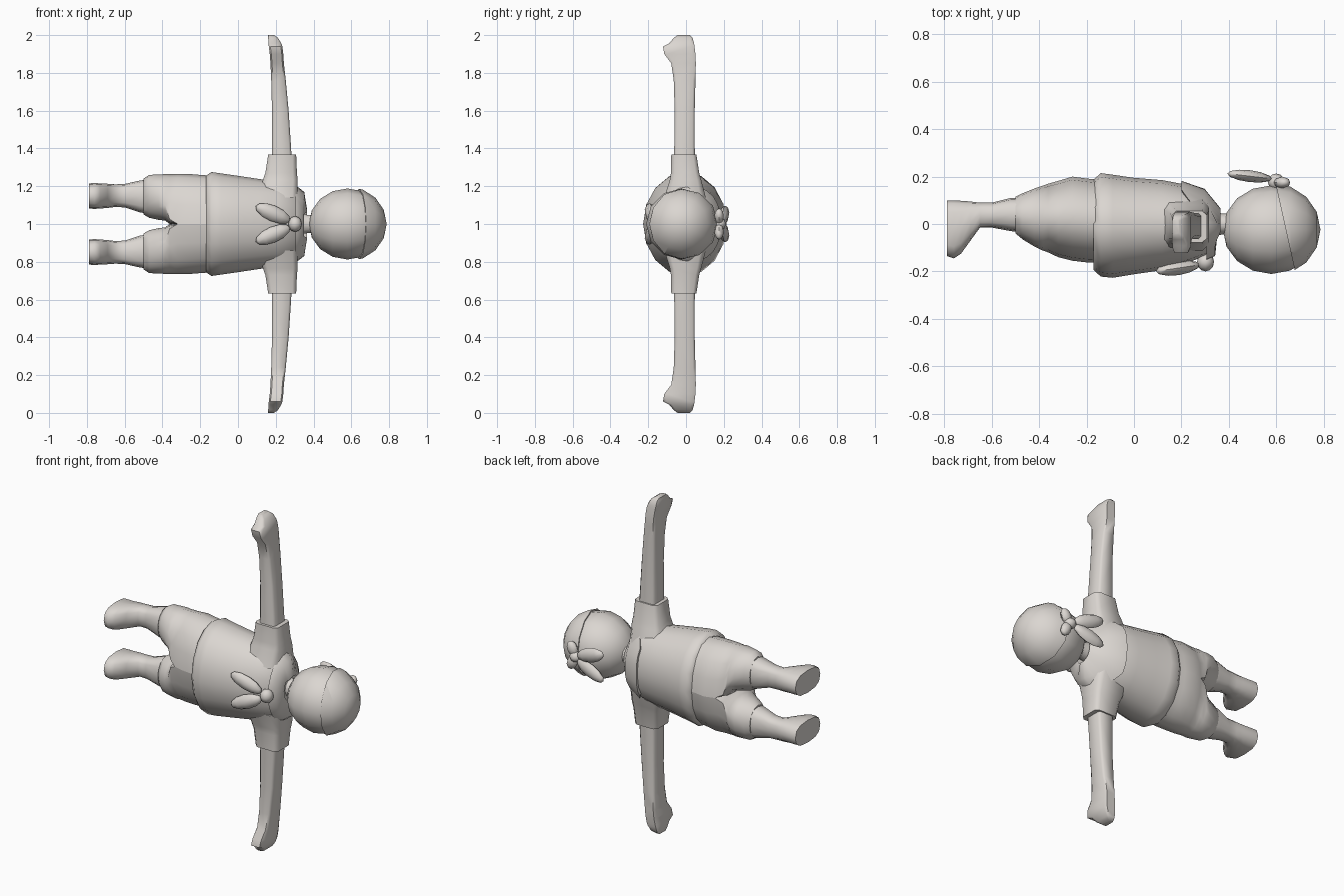
import bpy, bmesh, math
from mathutils import Vector, Matrix

if "Cube" in bpy.data.objects:
    bpy.data.objects.remove(bpy.data.objects["Cube"])

cloth = bpy.data.materials.new("warm light grey")
cloth.diffuse_color = (0.71, 0.675, 0.64, 1)
cloth.use_nodes = True
cloth.node_tree.nodes["Principled BSDF"].inputs["Base Color"].default_value = cloth.diffuse_color


def finish(name, bm, angle=55):
    bmesh.ops.recalc_face_normals(bm, faces=bm.faces[:])
    me = bpy.data.meshes.new(name)
    bm.to_mesh(me)
    bm.free()
    me.materials.append(cloth)
    ob = bpy.data.objects.new(name, me)
    bpy.context.collection.objects.link(ob)
    bpy.ops.object.select_all(action='DESELECT')
    ob.select_set(True)
    bpy.context.view_layer.objects.active = ob
    bpy.ops.object.shade_smooth_by_angle(angle=math.radians(angle))
    return ob


def bridge(bm, rings):
    for p, q in zip(rings, rings[1:]):
        n = len(p)
        for i in range(n):
            j = (i + 1) % n
            bm.faces.new((p[i], p[j], q[j], q[i]))


def loft(name, axis, rows, side=1, n=12, power=1.0):
    """Rows: position on the axis, the two extents across it (z counts from the middle),
    and optionally where the widest line lies between the last two extents."""
    bm = bmesh.new()
    rings = []
    for t, a0, a1, b0, b1, *mid in rows:
        m = mid[0] if mid else (b0 + b1) / 2
        ring = []
        for i in range(n):
            w = 2 * math.pi * (i + (0.5 if n == 8 else 0)) / n
            k = 1 / math.cos(math.pi / n) if n == 8 else 1
            c, s = math.cos(w), math.sin(w)
            c = math.copysign(min(1, abs(c) * k) ** power, c)
            s = math.copysign(min(1, abs(s) * k) ** power, s)
            a = (a0 + a1) / 2 + (a1 - a0) / 2 * c
            b = m + ((b1 - m) if s > 0 else (m - b0)) * s
            p = (t, a, 1 + side * b) if axis == 'x' else (a, b, 1 + side * t)
            ring.append(bm.verts.new(p))
        rings.append(ring)
    bridge(bm, rings)
    bm.faces.new(rings[0])
    bm.faces.new(rings[-1])
    # drop hidden faces lying on the middle plane
    flat = [f for f in bm.faces if all(abs(v.co.z - 1) < 1e-4 for v in f.verts)]
    bmesh.ops.delete(bm, geom=flat, context='FACES')
    return finish(name, bm)


def ellipsoid(name, centre, radii, direction=(1, 0, 0), u=10, v=8, cut=None):
    bm = bmesh.new()
    bmesh.ops.create_uvsphere(bm, u_segments=u, v_segments=v, radius=1)
    turn = Vector(direction).to_track_quat('X', 'Y').to_matrix().to_4x4()
    # poles lie along the long direction
    pole = Matrix.Rotation(math.pi / 2, 4, 'Y')
    m = Matrix.Translation(centre) @ turn @ Matrix.Diagonal((*radii, 1)) @ pole
    bmesh.ops.transform(bm, matrix=m, verts=bm.verts[:])
    if cut:
        geom = bm.verts[:] + bm.edges[:] + bm.faces[:]
        bmesh.ops.bisect_plane(bm, geom=geom, plane_co=cut[0], plane_no=cut[1], clear_inner=True)
        bmesh.ops.holes_fill(bm, edges=[e for e in bm.edges if e.is_boundary])
    return finish(name, bm)


# Shirt, with a hem that overhangs the trousers
loft("shirt", 'x', [
    (-0.17, -0.195, 0.188, -0.256, 0.256), (-0.14, -0.222, 0.215, -0.275, 0.275),
    (-0.09, -0.227, 0.208, -0.268, 0.268), (0.0, -0.212, 0.195, -0.255, 0.255),
    (0.12, -0.195, 0.185, -0.237, 0.237), (0.21, -0.17, 0.168, -0.225, 0.225),
    (0.30, -0.135, 0.13, -0.20, 0.20), (0.345, -0.07, 0.075, -0.11, 0.11)], n=16)

for side, tag in ((1, "upper"), (-1, "lower")):
    # Trouser half: shares the seat at the middle plane, then parts into a leg
    loft(tag + "_trouser_leg", 'x', [
        (-0.13, -0.165, 0.185, 0, 0.255, 0), (-0.20, -0.162, 0.192, 0, 0.26, 0),
        (-0.26, -0.155, 0.20, 0, 0.265, 0), (-0.32, -0.14, 0.182, 0, 0.266, 0),
        (-0.362, -0.12, 0.17, 0, 0.265, 0.025), (-0.385, -0.112, 0.162, 0.018, 0.264, 0.10),
        (-0.42, -0.095, 0.15, 0.022, 0.262, 0.13),
        (-0.47, -0.065, 0.13, 0.033, 0.26), (-0.50, -0.04, 0.115, 0.05, 0.24)], side, n=16)
    # Bare leg and foot
    loft(tag + "_leg_and_foot", 'x', [
        (-0.45, -0.04, 0.11, 0.05, 0.24), (-0.52, -0.03, 0.11, 0.062, 0.23),
        (-0.60, -0.015, 0.09, 0.088, 0.212), (-0.65, -0.015, 0.09, 0.09, 0.21),
        (-0.69, -0.07, 0.095, 0.085, 0.213), (-0.73, -0.125, 0.098, 0.082, 0.215),
        (-0.76, -0.145, 0.10, 0.08, 0.217), (-0.79, -0.135, 0.10, 0.082, 0.215)],
        side, power=0.75)
    # Sleeve
    loft(tag + "_sleeve", 'z', [
        (0.14, 0.11, 0.315, -0.115, 0.105), (0.235, 0.132, 0.316, -0.085, 0.08),
        (0.27, 0.145, 0.312, -0.08, 0.07), (0.368, 0.16, 0.308, -0.078, 0.055)],
        side, n=8, power=0.35)
    # Arm and hand, with the thumb as a bulge to the front
    loft(tag + "_arm", 'z', [
        (0.30, 0.18, 0.287, -0.065, 0.048), (0.42, 0.18, 0.28, -0.062, 0.046),
        (0.60, 0.18, 0.268, -0.06, 0.046), (0.76, 0.176, 0.253, -0.065, 0.05),
        (0.85, 0.172, 0.243, -0.078, 0.052), (0.90, 0.168, 0.24, -0.115, 0.05),
        (0.94, 0.163, 0.235, -0.122, 0.045), (0.955, 0.161, 0.23, -0.09, 0.043),
        (0.985, 0.16, 0.212, -0.065, 0.035), (1.0, 0.16, 0.19, -0.045, 0.02)],
        side, n=8, power=0.3)

# Neck
loft("neck", 'x', [(0.30, -0.06, 0.06, -0.065, 0.065), (0.37, -0.045, 0.045, -0.05, 0.05),
                   (0.43, -0.045, 0.045, -0.055, 0.055)], n=10)

# Collar: close round the neck, hanging to a square flap behind and a point in front
bm = bmesh.new()
rings = [[], [], [], []]
for i in range(24):
    w = 2 * math.pi * i / 24
    c, s = math.cos(w), math.sin(w)          # c runs to the back, s sideways
    back = min(1, max(0, c) * 1.5)
    outer = Vector((0.305 - 0.105 * back, 0.01 + (0.172 if c > 0 else 0.165) * c
                    + 0.02 * back * abs(s), 1 + 0.205 * s))
    inner = Vector((0.366 if c > -0.5 else 0.35, 0.065 * c, 1 + 0.075 * s))
    middle = outer.lerp(inner, 0.5) + Vector((0.015, 0.025 * c, 0.03 * s))
    under = outer + Vector((0.005, -0.03 * c, -0.03 * s))
    for ring, p in zip(rings, (under, outer, middle, inner)):
        ring.append(bm.verts.new(p))
bridge(bm, rings)
finish("collar", bm, 60)

# Head, and the headscarf that covers its crown from a tilted seam
ellipsoid("head", (0.58, -0.024, 1), (0.205, 0.188, 0.187), u=12, v=8)
ellipsoid("headscarf", (0.583, -0.024, 1), (0.204, 0.197, 0.196), u=12, v=8,
          cut=((0.64, -0.02, 1), (0.976, 0.217, 0)))

# Chest bow and headscarf knot
ellipsoid("chest_knot", (0.302, -0.16, 1), (0.036, 0.042, 0.04), u=8, v=6)
ellipsoid("scarf_knot", (0.60, 0.178, 1), (0.035, 0.032, 0.035), u=8, v=6)
for side, tag in ((1, "upper"), (-1, "lower")):
    ellipsoid(tag + "_chest_bow_tail", (0.185, -0.186, 1 + side * 0.056),
              (0.1, 0.042, 0.03), (-1, -0.15, side * 0.42), u=8, v=6)
    ellipsoid(tag + "_scarf_tail", (0.488, 0.202, 1 + side * 0.046),
              (0.10, 0.042, 0.025), (-1, 0.12, side * 0.36), u=8, v=6)
    ellipsoid(tag + "_scarf_loop", (0.625, 0.175, 1 + side * 0.04),
              (0.045, 0.032, 0.025), (0.5, 0, side), u=8, v=6)
